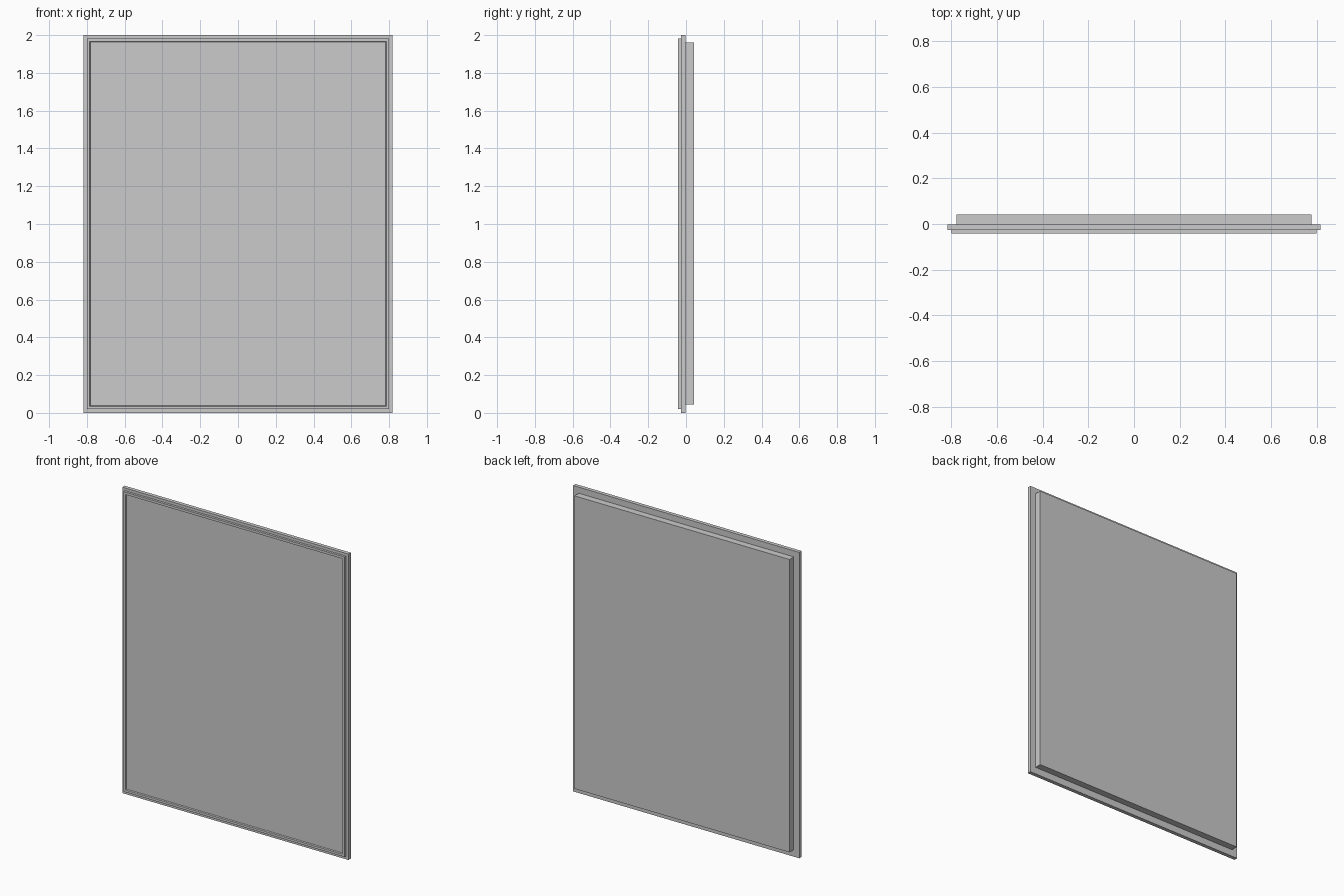
import bpy, bmesh

if "Cube" in bpy.data.objects:
    bpy.data.objects.remove(bpy.data.objects["Cube"])


def rect(bm, x, z0, z1, y):
    return [bm.verts.new(p) for p in ((-x, y, z0), (x, y, z0), (x, y, z1), (-x, y, z1))]


def stack(name, loops):
    """Closed solid lofted through rectangles (half width, z0, z1, y)."""
    bm = bmesh.new()
    rings = [rect(bm, *l) for l in loops]
    for a, b in zip(rings, rings[1:]):
        for i in range(4):
            j = (i + 1) % 4
            bm.faces.new((a[i], a[j], b[j], b[i]))
    bm.faces.new(rings[0])
    bm.faces.new(rings[-1])
    bmesh.ops.recalc_face_normals(bm, faces=bm.faces)
    me = bpy.data.meshes.new(name)
    bm.to_mesh(me)
    bm.free()
    ob = bpy.data.objects.new(name, me)
    bpy.context.collection.objects.link(ob)
    return ob


# stepped frame with shallow front recess and narrower rear tray
stack("framed_panel", [
    (0.782, 0.038, 1.963, -0.034),   # recessed front panel
    (0.785, 0.035, 1.966, -0.042),   # inner edge of front lip
    (0.80, 0.02, 1.982, -0.042),     # outer edge of front lip
    (0.80, 0.02, 1.982, -0.027),
    (0.818, 0.0, 2.0, -0.027),       # main flange
    (0.818, 0.0, 2.0, -0.002),
    (0.778, 0.045, 1.96, -0.002),    # rear tray
    (0.778, 0.045, 1.96, 0.042),
])
